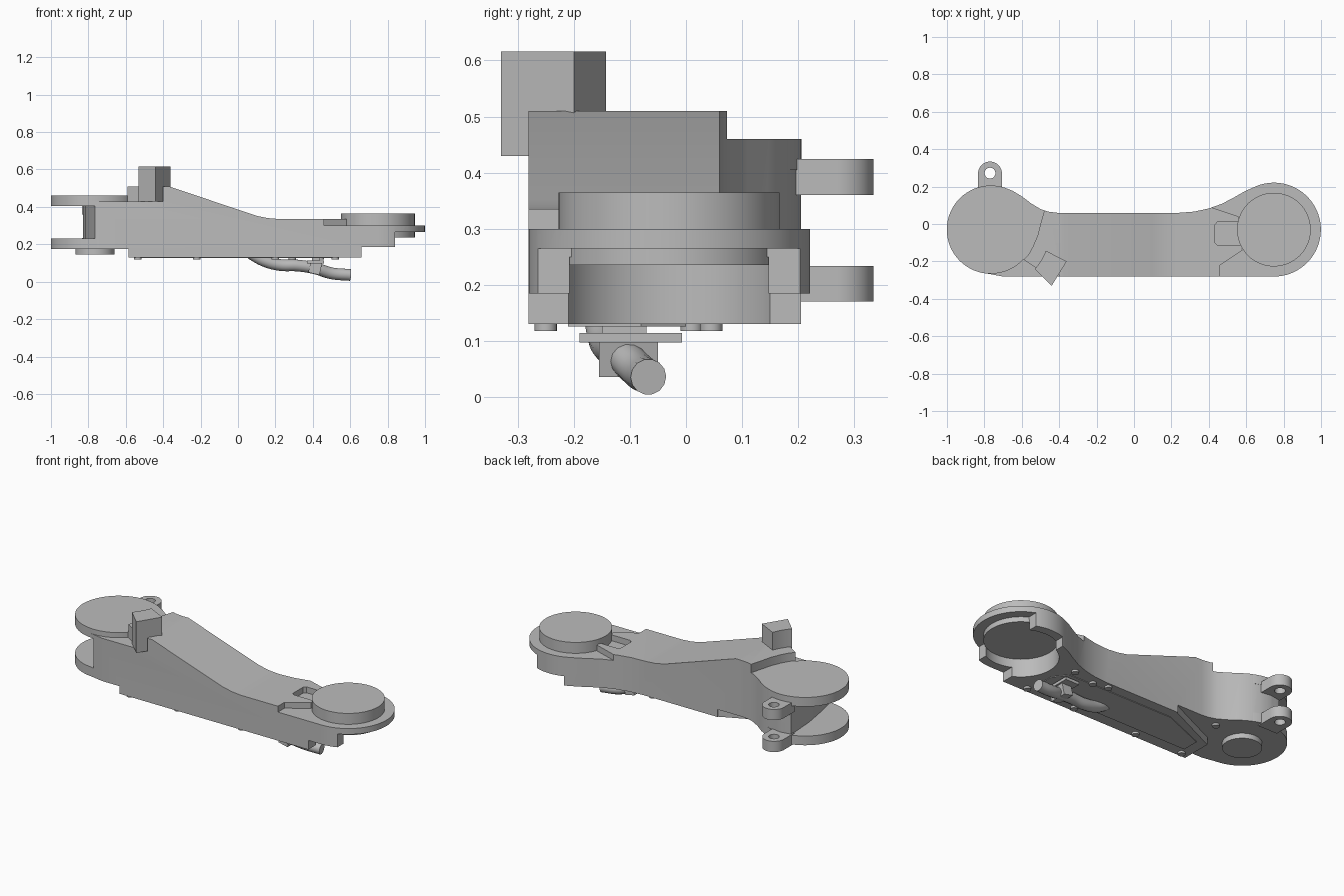
import bpy, bmesh
from math import sin, cos, radians, pi

cube = bpy.data.objects.get("Cube")
if cube:
    bpy.data.objects.remove(cube, do_unlink=True)

GREY = (0.5, 0.5, 0.5, 1)
metal = bpy.data.materials.new("cast grey")
metal.use_nodes = True
metal.diffuse_color = GREY
metal.node_tree.nodes["Principled BSDF"].inputs["Base Color"].default_value = GREY

REAR = (-0.765, -0.03)    # pivot of the forked end
NOSE = (0.748, -0.03)     # pivot of the round end


def arc(centre, r, a0, a1, n=24):
    angles = [radians(a0 + (a1 - a0) * i / n) for i in range(n + 1)]
    return [(centre[0] + r * cos(a), centre[1] + r * sin(a)) for a in angles]


def prism(name, outline, lo, hi, axis="z"):
    """Extrude an outline along z, or an (x, z) profile along y."""
    bm = bmesh.new()
    put = (lambda p, h: (p[0], p[1], h)) if axis == "z" else (lambda p, h: (p[0], h, p[1]))
    face = bm.faces.new([bm.verts.new(put(p, lo)) for p in outline])
    ext = bmesh.ops.extrude_face_region(bm, geom=[face])
    step = (0, 0, hi - lo) if axis == "z" else (0, hi - lo, 0)
    bmesh.ops.translate(bm, vec=step, verts=[v for v in ext["geom"] if isinstance(v, bmesh.types.BMVert)])
    bmesh.ops.recalc_face_normals(bm, faces=bm.faces)
    mesh = bpy.data.meshes.new(name)
    bm.to_mesh(mesh)
    bm.free()
    mesh.materials.append(metal)
    ob = bpy.data.objects.new(name, mesh)
    bpy.context.collection.objects.link(ob)
    return ob


def disc(name, centre, r, lo, hi, n=64):
    return prism(name, arc(centre, r, 0, 360 - 360 / n, n - 1), lo, hi)


def select(ob):
    bpy.ops.object.select_all(action="DESELECT")
    ob.select_set(True)
    bpy.context.view_layer.objects.active = ob


def carve(ob, cutter, operation="DIFFERENCE"):
    cutter.hide_render = True
    mod = ob.modifiers.new("carve", "BOOLEAN")
    mod.operation, mod.object, mod.solver = operation, cutter, "EXACT"
    select(ob)
    bpy.ops.object.modifier_apply(modifier=mod.name)
    bpy.data.objects.remove(cutter, do_unlink=True)


# Main arm: side profile intersected with the plan outline
profile = [(-0.84, 0.175), (-0.585, 0.175), (-0.585, 0.13), (0.66, 0.13), (0.66, 0.185),
           (0.84, 0.185), (0.84, 0.265), (1.05, 0.265), (1.05, 0.3), (0.6, 0.3), (0.6, 0.335),
           (0.22, 0.335), (0.16, 0.34), (0.1, 0.352), (-0.37, 0.51), (-0.6, 0.51),
           (-0.6, 0.46), (-0.84, 0.46)]
plan = [(-0.9, 0.162), (-0.84, 0.193), (-0.765, 0.205), (-0.7, 0.195), (-0.65, 0.178), (-0.6, 0.148),
        (-0.55, 0.11), (-0.5, 0.08), (-0.46, 0.066), (-0.41, 0.06), (0.24, 0.06), (0.32, 0.066),
        (0.4, 0.083), (0.47, 0.108), (0.54, 0.145), (0.59, 0.174)]
plan += arc(NOSE, 0.251, 118, -90, 40) + [(-0.7, -0.281), (-0.78, -0.266), (-0.9, -0.223)]
arm = prism("arm_body", profile, -0.5, 0.5, axis="y")
carve(arm, prism("plan_cutter", plan, 0, 0.8), "INTERSECT")

# Open slot between the fork plates
carve(arm, prism("fork_cutter", [(-1.1, -0.5), (-0.765, -0.5), (-0.765, -0.27), (-0.79, -0.15),
                                 (-0.815, 0), (-0.835, 0.3), (-1.1, 0.3)], 0.23, 0.405))
# Lowered shelf around the upper fork plate
carve(arm, prism("shelf_cutter", [(-0.46, 0.3), (-0.48, 0.07), (-0.5, 0), (-0.515, -0.06), (-0.54, -0.12),
                                  (-0.565, -0.165), (-0.6, -0.2), (-1, -0.2), (-1, 0.3)], 0.46, 0.7))
# Notch beneath the stop block
carve(arm, prism("notch_cutter", [(-0.59, -0.19), (-0.5, -0.25), (-0.4, -0.25), (-0.4, -0.4),
                                  (-0.9, -0.4), (-0.9, -0.19)], 0.43, 0.7))
# Slanted step of the floor
carve(arm, prism("floor_cutter", [(-0.25, 0.08), (-0.25, 0.055), (-0.585, -0.1), (-0.7, -0.1),
                                  (-0.7, 0.3), (-0.25, 0.3)], 0, 0.175))
# Low deck around the nose boss and the slot leading to it
carve(arm, prism("deck_cutter", [(0.46, -0.4), (0.46, -0.22), (0.58, -0.14), (0.555, -0.04), (0.56, 0.04),
                                 (0.41, 0.09), (0.38, 0.3), (1.1, 0.3), (1.1, -0.4)], 0.3, 0.5))
carve(arm, prism("slot_cutter", [(0.6, -0.112), (0.445, -0.112), (0.432, -0.1), (0.432, -0.005),
                                 (0.445, 0.01), (0.6, 0.01)], 0.3, 0.5))
# Round socket under the nose
carve(arm, disc("socket_cutter", NOSE, 0.2, 0, 0.25))

parts = [arm, disc("nose_boss", NOSE, 0.197, 0.235, 0.365)]

# Fork plates and lower cap
for side, lo in (("lower", 0.175), ("upper", 0.405)):
    parts.append(disc(side + "_fork_plate", REAR, 0.236, lo, lo + 0.055))
parts.append(disc("fork_cap", REAR, 0.105, 0.145, 0.176))

# Pierced lugs behind the fork
for side, lo in (("lower", 0.17), ("upper", 0.36)):
    tab = [(-0.706, 0.17)] + arc((-0.77, 0.27), 0.064, 0, 180) + [(-0.834, 0.17)]
    lug = prism(side + "_lug", tab, lo, lo + 0.064)
    carve(lug, disc("lug_hole", (-0.77, 0.272), 0.029, 0, 0.6, 32))
    parts.append(lug)

# Stop block: a ring sector around the fork pivot
block = arc(REAR, 0.315, -42, -21, 8) + [(-0.36, -0.2), (-0.44, -0.33)]
parts.append(prism("stop_block", block, 0.43, 0.616))

# Underside cover and screws
cover = [(-0.52, -0.21), (-0.52, -0.11), (-0.25, 0), (0.44, 0), (0.5, -0.08), (0.5, -0.21)]
parts.append(prism("floor_cover", cover, 0.126, 0.131))
screws = [(-0.535, -0.25), (-0.22, -0.25), (0.2, -0.25), (0.52, -0.25), (0.2, 0.03), (0.29, 0.01), (0.44, 0.045)]
for x, y in screws:
    parts.append(disc("floor_screw", (x, y), 0.02, 0.118, 0.132, 20))
for x in (-0.535, -0.22):
    parts.append(disc("step_screw", (x, 0.03), 0.02, 0.163, 0.177, 20))

# Cable with its clamp
path = [(0.07, -0.15, 0.15), (0.14, -0.145, 0.112), (0.22, -0.135, 0.09), (0.32, -0.125, 0.086),
        (0.41, -0.11, 0.072), (0.5, -0.082, 0.045), (0.6, -0.067, 0.036)]
curve = bpy.data.curves.new("cable", "CURVE")
curve.dimensions = "3D"
curve.bevel_depth, curve.bevel_resolution, curve.use_fill_caps = 0.032, 5, True
spline = curve.splines.new("BEZIER")
spline.bezier_points.add(len(path) - 1)
for point, co in zip(spline.bezier_points, path):
    point.co = co
    point.handle_left_type = point.handle_right_type = "AUTO"
curve.materials.append(metal)
cable = bpy.data.objects.new("cable", curve)
bpy.context.collection.objects.link(cable)
select(cable)
bpy.ops.object.convert(target="MESH")
parts.append(bpy.context.view_layer.objects.active)

parts.append(prism("clamp_plate", [(0.37, -0.19), (0.46, -0.19), (0.46, -0.007), (0.37, -0.007)], 0.097, 0.114))
parts.append(prism("clamp_post", [(0.395, -0.15), (0.435, -0.15), (0.435, -0.07), (0.395, -0.07)], 0.11, 0.13))
sleeve = [(0.39, 0.11), (0.375, 0.05), (0.435, 0.036), (0.45, 0.098)]
parts.append(prism("clamp_sleeve", sleeve, -0.155, -0.05, axis="y"))

# Soft curves with crisp edges
for ob in parts:
    select(ob)
    bpy.ops.object.shade_smooth_by_angle(angle=radians(30))
